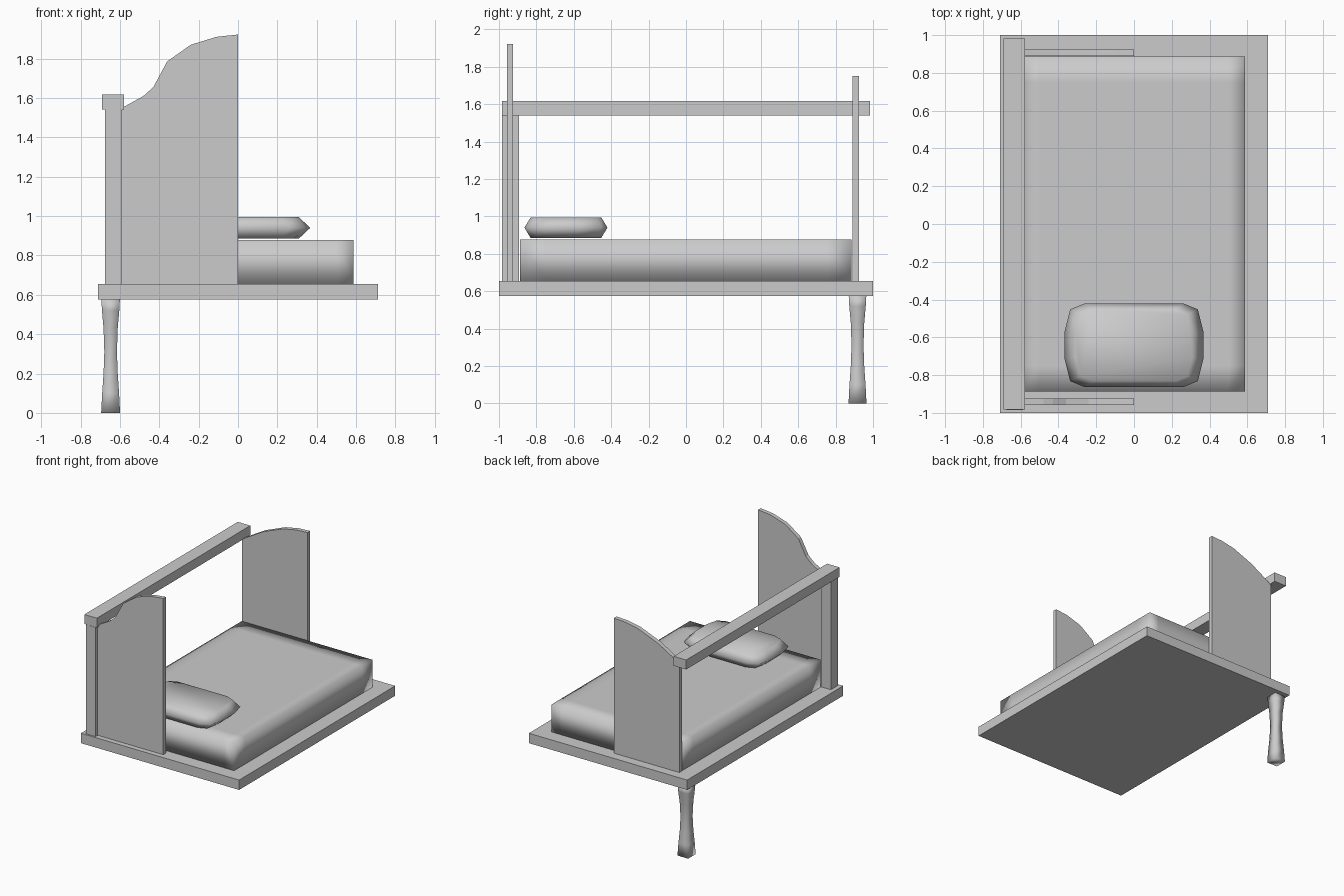
import bpy, bmesh

if "Cube" in bpy.data.objects:
    bpy.data.objects.remove(bpy.data.objects["Cube"])


def finish(name, bm, smooth=False):
    bmesh.ops.recalc_face_normals(bm, faces=bm.faces)
    mesh = bpy.data.meshes.new(name)
    bm.to_mesh(mesh)
    bm.free()
    obj = bpy.data.objects.new(name, mesh)
    bpy.context.collection.objects.link(obj)
    for p in mesh.polygons:
        p.use_smooth = smooth
    return obj


def box_bm(x0, x1, y0, y1, z0, z1):
    bm = bmesh.new()
    bmesh.ops.create_cube(bm, size=1)
    for v in bm.verts:
        v.co = (x1 if v.co.x > 0 else x0,
                y1 if v.co.y > 0 else y0,
                z1 if v.co.z > 0 else z0)
    return bm


def panel(name, top, z0, y0, y1):
    """Upright board: curved top profile in xz, thickness along y."""
    bm = bmesh.new()
    outline = [(top[0][0], z0)] + top + [(top[-1][0], z0)]
    face = bm.faces.new([bm.verts.new((x, y0, z)) for x, z in outline])
    ext = bmesh.ops.extrude_face_region(bm, geom=[face])
    for v in ext["geom"]:
        if isinstance(v, bmesh.types.BMVert):
            v.co.y = y1
    # the extrude keeps the source face only when needed; close any open side
    bmesh.ops.holes_fill(bm, edges=[e for e in bm.edges if e.is_boundary])
    return finish(name, bm)


def loft(name, rings):
    """Closed skin through stacked rings of equal point count."""
    bm = bmesh.new()
    loops = [[bm.verts.new(p) for p in ring] for ring in rings]
    for a, b in zip(loops, loops[1:]):
        for i in range(len(a)):
            j = (i + 1) % len(a)
            bm.faces.new((a[i], a[j], b[j], b[i]))
    bm.faces.new(loops[0])
    bm.faces.new(loops[-1])
    return finish(name, bm, True)


# Flat bed base, corner post and side rail
finish("bed_base", box_bm(-0.71, 0.71, -1, 1, 0.575, 0.655))
finish("corner_post", box_bm(-0.675, -0.588, -0.985, -0.893, 0.655, 1.54))
finish("side_rail", box_bm(-0.69, -0.578, -0.983, 0.983, 1.54, 1.617))

# Half headboard and half footboard with curved tops
panel("headboard", [(-0.588, 1.55), (-0.48, 1.61), (-0.43, 1.655), (-0.36, 1.785),
                    (-0.24, 1.87), (-0.11, 1.91), (0, 1.922)], 0.655, -0.958, -0.925)
panel("footboard", [(-0.588, 1.54), (-0.4, 1.65), (-0.22, 1.722),
                    (-0.1, 1.745), (0, 1.75)], 0.655, 0.89, 0.925)

# Mattress: box with support loops near its edges, smooth shaded
bm = box_bm(-0.587, 0.587, -0.888, 0.886, 0.655, 0.877)
for axis, cuts in ((0, (-0.5, 0.5)), (1, (-0.75, 0.75))):
    for c in cuts:
        co, no = [0, 0, 0], [0, 0, 0]
        co[axis], no[axis] = c, 1
        bmesh.ops.bisect_plane(bm, geom=bm.verts[:] + bm.edges[:] + bm.faces[:],
                               plane_co=co, plane_no=no)
finish("mattress", bm, True)

# Pillow: rounded outline, widest at mid height
quarter = [(0.367, 0.075), (0.338, 0.19), (0.26, 0.222)]
outline = (quarter + [(-x, y) for x, y in reversed(quarter)]
           + [(-x, -y) for x, y in quarter] + [(x, -y) for x, y in reversed(quarter)])
loft("pillow", [[(x * sx, -0.642 + y * sy, z) for x, y in outline]
                for z, sx, sy in ((0.885, 0.84, 0.85), (0.94, 1, 1), (0.995, 0.84, 0.85))])

# Square, waisted leg
leg_profile = [(0, 0.048), (0.1, 0.043), (0.2, 0.036), (0.31, 0.032),
               (0.43, 0.036), (0.52, 0.044), (0.575, 0.047)]
loft("leg", [[(-0.647 + sx * r, 0.917 + sy * r, z)
              for sx, sy in ((-1, -1), (1, -1), (1, 1), (-1, 1))] for z, r in leg_profile])
